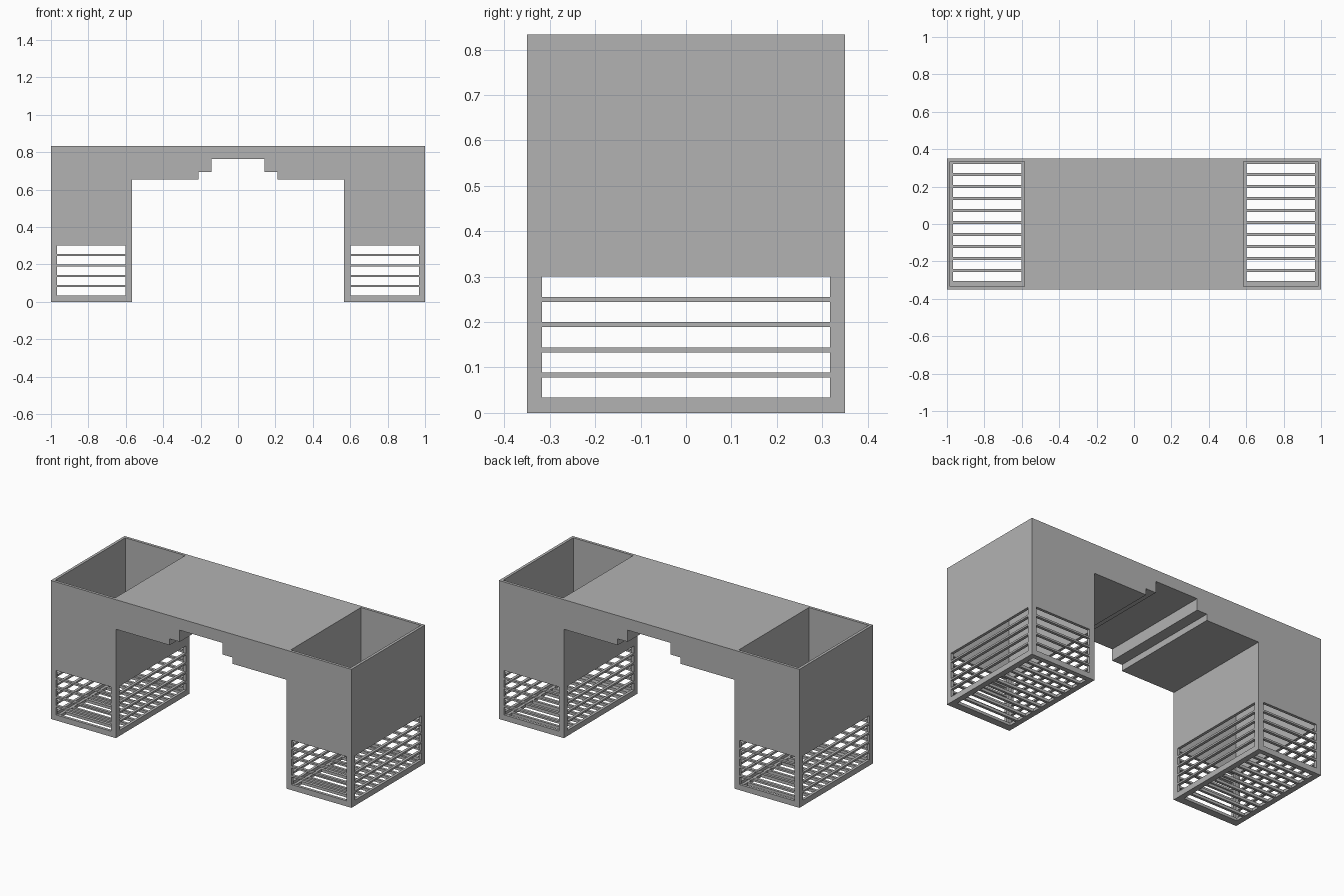
import bpy
import bmesh

cube = bpy.data.objects.get("Cube")
if cube:
    bpy.data.objects.remove(cube, do_unlink=True)

WIDTH, DEPTH, HEIGHT = 1.0, 0.35, 0.833   # half width, half depth, full height
LEG_IN, WALL = 0.568, 0.0167              # inner face of each leg, wall thickness
RIM = 2 * WALL                            # frame left around the slots


def make_object(name, bm):
    bmesh.ops.recalc_face_normals(bm, faces=bm.faces)
    mesh = bpy.data.meshes.new(name)
    bm.to_mesh(mesh)
    bm.free()
    obj = bpy.data.objects.new(name, mesh)
    bpy.context.collection.objects.link(obj)
    return obj


def make_boxes(name, boxes):
    """One object from boxes given as (x range, y range, z range)."""
    bm = bmesh.new()
    for box in boxes:
        verts = bmesh.ops.create_cube(bm, size=1)["verts"]
        for v in verts:
            v.co = [lo + (c + 0.5) * (hi - lo) for c, (lo, hi) in zip(v.co, box)]
    return make_object(name, bm)


def cut(target, cutter):
    cutter.hide_render = True
    mod = target.modifiers.new(cutter.name, "BOOLEAN")
    mod.operation = "DIFFERENCE"
    mod.solver = "EXACT"
    mod.object = cutter
    bpy.context.view_layer.objects.active = target
    bpy.ops.object.modifier_apply(modifier=mod.name)
    bpy.data.objects.remove(cutter, do_unlink=True)


# Bridge-shaped body: half profile mirrored, then extruded through the depth
half = [(WIDTH, HEIGHT), (WIDTH, 0), (LEG_IN, 0), (LEG_IN, 0.655),
        (0.21, 0.655), (0.21, 0.693), (0.143, 0.693), (0.143, 0.763)]
profile = half + [(-x, z) for x, z in reversed(half)]
bm = bmesh.new()
face = bm.faces.new([bm.verts.new((x, -DEPTH, z)) for x, z in profile])
extruded = bmesh.ops.extrude_face_region(bm, geom=[face])["geom"]
bmesh.ops.translate(bm, vec=(0, 2 * DEPTH, 0),
                    verts=[g for g in extruded if isinstance(g, bmesh.types.BMVert)])
body = make_object("planter_bench_body", bm)


def both_sides(lo, hi):
    return [(lo, hi), (-hi, -lo)]


pocket_x = both_sides(LEG_IN + WALL, WIDTH - WALL)
slot_x = both_sides(LEG_IN + RIM, WIDTH - RIM)
slot_y = (RIM - DEPTH, DEPTH - RIM)
slot_z = [(RIM + i * 0.0555, RIM + i * 0.0555 + 0.0445) for i in range(5)]
floor_y = [(-0.305 + i * 0.0642, -0.305 + i * 0.0642 + 0.049) for i in range(10)]

# Open boxes inside the legs
cut(body, make_boxes("pocket_cutter", [
    (x, (WALL - DEPTH, DEPTH - WALL), (WALL, HEIGHT + 0.1)) for x in pocket_x]))
# Slots through the outer and inner side walls
cut(body, make_boxes("side_slot_cutter", [
    ((-WIDTH - 0.1, WIDTH + 0.1), slot_y, z) for z in slot_z]))
# Slots through the front and back walls
cut(body, make_boxes("front_slot_cutter", [
    (x, (-DEPTH - 0.1, DEPTH + 0.1), z) for x in slot_x for z in slot_z]))
# Drain slots through the floors
cut(body, make_boxes("floor_slot_cutter", [
    (x, y, (-0.1, WALL + 0.005)) for x in slot_x for y in floor_y]))

# Plain grey finish
grey = bpy.data.materials.new("plain grey")
grey.use_nodes = True
colour = (0.45, 0.45, 0.45, 1)
grey.diffuse_color = colour
grey.node_tree.nodes["Principled BSDF"].inputs["Base Color"].default_value = colour
body.data.materials.clear()
body.data.materials.append(grey)
for poly in body.data.polygons:
    poly.material_index = 0
